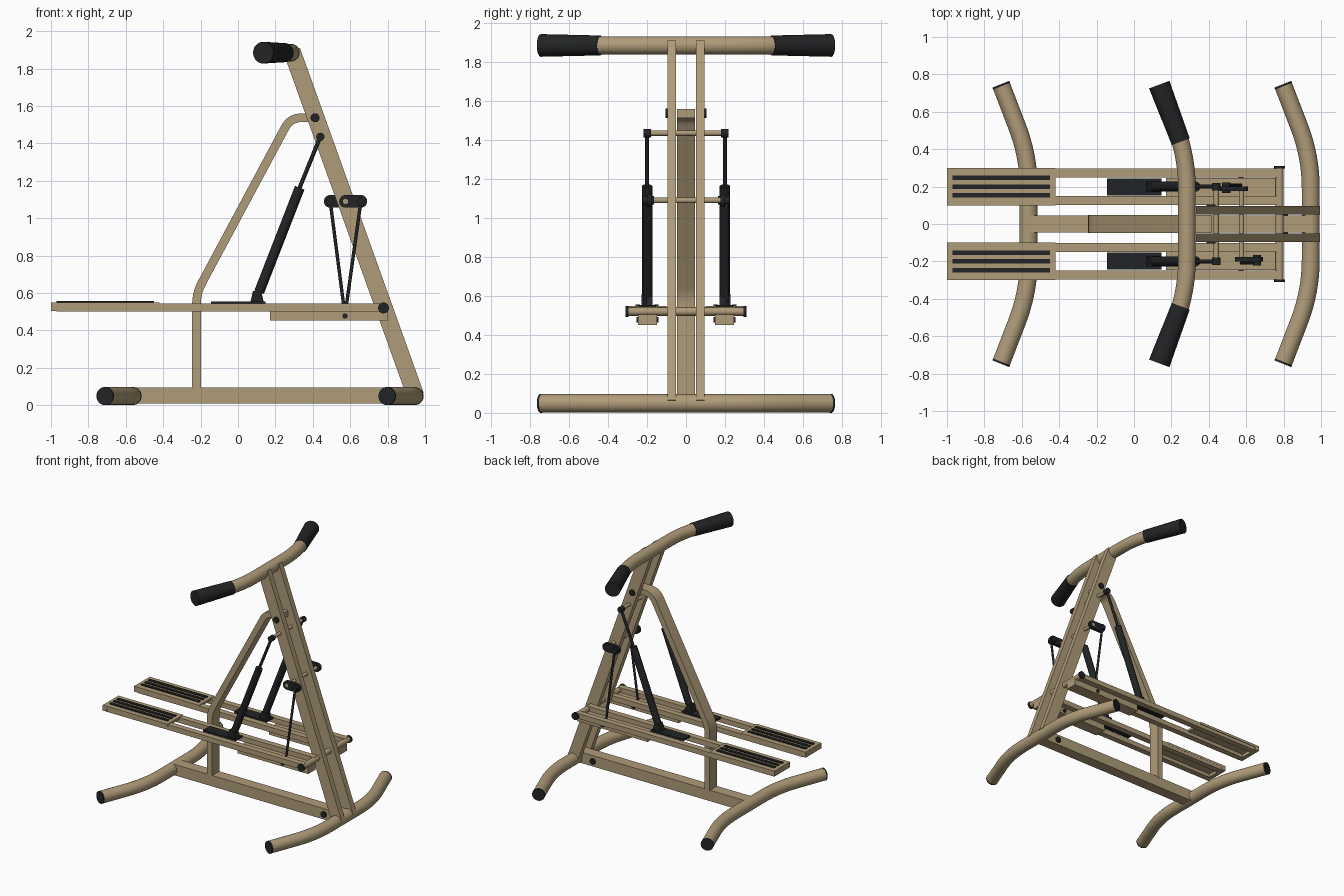
import bpy, bmesh, math
from mathutils import Vector

cube = bpy.data.objects.get("Cube")
if cube:
    bpy.data.objects.remove(cube, do_unlink=True)


def material(name, colour):
    m = bpy.data.materials.new(name)
    m.use_nodes = True
    m.diffuse_color = (*colour, 1)
    m.node_tree.nodes["Principled BSDF"].inputs["Base Color"].default_value = (*colour, 1)
    return m


TAN = material("tan paint", (0.43, 0.33, 0.19))
BLACK = material("black rubber", (0.016, 0.017, 0.018))
Y, Z = Vector((0, 1, 0)), Vector((0, 0, 1))


def finish(name, bm, mat):
    bmesh.ops.recalc_face_normals(bm, faces=bm.faces)
    me = bpy.data.meshes.new(name)
    bm.to_mesh(me)
    bm.free()
    me.materials.append(mat)
    me.shade_smooth()
    me.set_sharp_from_angle(angle=math.radians(35))
    ob = bpy.data.objects.new(name, me)
    bpy.context.collection.objects.link(ob)
    return ob


def circle(r, n=24):
    return [(r * math.cos(math.tau * i / n), r * math.sin(math.tau * i / n)) for i in range(n)]


def rect(w, h):
    return [(-w / 2, -h / 2), (w / 2, -h / 2), (w / 2, h / 2), (-w / 2, h / 2)]


def sweep(name, path, profile, mat, normal=Y, end_scale=1.0):
    """Sweep a closed profile along a path lying in the plane of the given normal."""
    bm = bmesh.new()
    pts = [Vector(p) for p in path]
    rings = []
    for i, p in enumerate(pts):
        a, b = pts[max(i - 1, 0)], pts[min(i + 1, len(pts) - 1)]
        side = (b - a).normalized().cross(normal)
        s = 1 + (end_scale - 1) * i / (len(pts) - 1)
        rings.append([bm.verts.new(p + normal * u * s + side * v * s) for u, v in profile])
    n = len(profile)
    for r0, r1 in zip(rings, rings[1:]):
        for k in range(n):
            bm.faces.new((r0[k], r0[(k + 1) % n], r1[(k + 1) % n], r1[k]))
    bm.faces.new(rings[0])
    bm.faces.new(rings[-1])
    return finish(name, bm, mat)


def box(name, x0, x1, y0, y1, z0, z1, mat):
    y, z = (y0 + y1) / 2, (z0 + z1) / 2
    return sweep(name, [(x0, y, z), (x1, y, z)], rect(abs(y1 - y0), z1 - z0), mat)


def pin(name, x, z, y0, y1, r, mat):
    return sweep(name, [(x, y0, z), (x, y1, z)], circle(r), mat, Z)


def bend(points, reach, steps=8):
    """Round the inner corners of a polyline."""
    pts = [Vector(p) for p in points]
    out = [pts[0]]
    for a, c, b in zip(pts, pts[1:], pts[2:]):
        s, e = c + (a - c).normalized() * reach, c + (b - c).normalized() * reach
        for i in range(steps + 1):
            t = i / steps
            out.append(s * (1 - t) ** 2 + c * 2 * t * (1 - t) + e * t * t)
    return out + [pts[-1]]


def swept_bar(name, x, z, r):
    """Bar across the machine with both ends bent back."""
    ends = [(x - 0.147, -0.742, z), (x, -0.36, z), (x, 0.36, z), (x - 0.147, 0.742, z)]
    return sweep(name, bend(ends, 0.17), circle(r, 32), TAN, Z)


# Feet with end caps, and the handlebar with grips
for label, x in (("rear", -0.563), ("front", 0.945)):
    swept_bar(label + "_foot", x, 0.049, 0.048)
    for s, side in ((1, "left"), (-1, "right")):
        sweep(f"{label}_foot_cap_{side}", [(x - 0.145, s * 0.737, 0.049), (x - 0.149, s * 0.747, 0.049)],
              circle(0.0485, 32), BLACK, Z)
swept_bar("handlebar", 0.283, 1.885, 0.047)
for s, side in ((1, "left"), (-1, "right")):
    sweep("grip_" + side, [(0.25, s * 0.44, 1.885), (0.135, s * 0.745, 1.885)],
          circle(0.051, 32), BLACK, Z, 1.14)

# Base beam and rear strut
box("base_beam", -0.563, 0.945, -0.045, 0.045, 0.008, 0.096, TAN)
sweep("rear_strut", bend([(-0.222, 0, 0.09), (-0.222, 0, 0.6), (0.28, 0, 1.537), (0.415, 0, 1.537)], 0.06),
      rect(0.094, 0.046), TAN)

# Shared axles
pin("shock_axle", 0.44, 1.435, -0.2, 0.2, 0.014, TAN)
pin("crank_axle", 0.575, 1.09, -0.2, 0.2, 0.014, TAN)
pin("pedal_axle", 0.778, 0.52, -0.3, 0.3, 0.022, TAN)

# Pill outline for the cranks, in (z, x) about its middle
R, HALF = 0.034, 0.041
pill = [(R * math.cos(a), R * math.sin(a) + (HALF if i < 13 else -HALF))
        for i in range(26) for a in [math.pi * (i if i < 13 else i - 1) / 12]]
wedge = [(-0.03, -0.036), (-0.03, 0.036), (0.03, 0.022), (0.03, -0.012)]

for s, side in ((1, "left"), (-1, "right")):
    def sbox(name, x0, x1, y0, y1, z0, z1, mat):
        return box(f"{name}_{side}", x0, x1, s * y0, s * y1, z0, z1, mat)

    def spin(name, x, z, y0, y1, r, mat):
        return pin(f"{name}_{side}", x, z, s * y0, s * y1, r, mat)

    # Leaning mast rail and frame bolts
    sweep("mast_rail_" + side, [(0.95, s * 0.073, 0.05), (0.288, s * 0.073, 1.895)],
          rect(0.045, 0.092), TAN)
    spin("strut_bolt", 0.412, 1.537, 0.09, 0.105, 0.024, BLACK)
    spin("base_bolt", 0.8, 0.05, 0.04, 0.055, 0.024, BLACK)

    # Pedal: two long rails, a board with tread strips, and a channel below
    for part, y in (("inner", 0.125), ("outer", 0.272)):
        sbox(f"pedal_{part}_rail", -0.97, 0.785, y - 0.024, y + 0.024, 0.502, 0.543, TAN)
    sbox("footboard", -1.0, -0.42, 0.1, 0.3, 0.53, 0.549, TAN)
    sbox("footboard_lip", -1.0, -0.965, 0.1, 0.3, 0.505, 0.549, TAN)
    for i in range(3):
        y = 0.153 + i * 0.047
        sbox(f"tread_strip_{i + 1}", -0.97, -0.45, y - 0.012, y + 0.012, 0.545, 0.556, BLACK)
    sbox("pedal_channel", 0.17, 0.8, 0.15, 0.247, 0.452, 0.505, TAN)
    spin("pedal_axle_cap", 0.778, 0.52, 0.296, 0.31, 0.029, BLACK)

    # Shock absorber with its mounting plate
    sbox("shock_plate", -0.145, 0.148, 0.153, 0.242, 0.54, 0.554, BLACK)
    sweep("shock_bracket_" + side, [(0.102, s * 0.172, 0.58), (0.102, s * 0.228, 0.58)], wedge, BLACK, Z)
    sweep("shock_body_" + side, [(0.113, s * 0.2, 0.605), (0.33, s * 0.2, 1.163)], circle(0.027), BLACK)
    sweep("shock_rod_" + side, [(0.32, s * 0.2, 1.14), (0.44, s * 0.2, 1.435)], circle(0.011, 16), BLACK)
    spin("shock_collar", 0.44, 1.435, 0.18, 0.218, 0.022, BLACK)

    # Crank, its end pin, and the link down to the pedal channel
    tip = 0.575 - s * 0.082
    mid = (0.575 + tip) / 2
    sweep("crank_" + side, [(mid, s * 0.176, 1.09), (mid, s * 0.2, 1.09)], pill, BLACK, Z)
    spin("crank_pin", tip, 1.09, 0.165, 0.222, 0.022, BLACK)
    sweep("link_rod_" + side, [(tip, s * 0.208, 1.09), (0.572, s * 0.208, 0.48)], circle(0.009, 12), BLACK)
    spin("link_pin", 0.572, 0.477, 0.14, 0.255, 0.014, BLACK)
